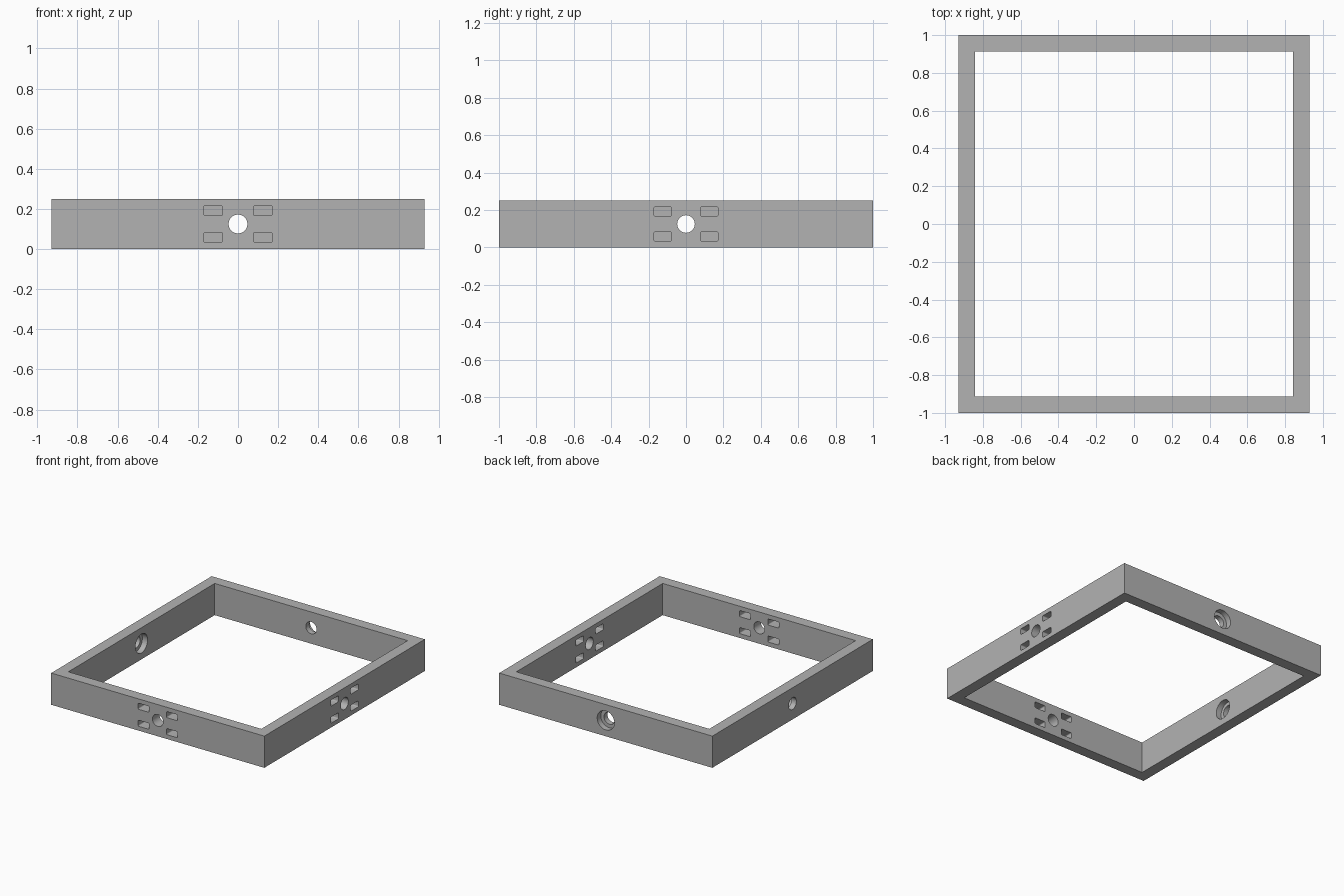
import bpy
import bmesh
import math
from mathutils import Matrix, Vector

cube = bpy.data.objects.get("Cube")
if cube:
    bpy.data.objects.remove(cube, do_unlink=True)

HALF_X, HALF_Y, HEIGHT, WALL = 0.93, 1.0, 0.25, 0.088
MID = HEIGHT / 2

gray = bpy.data.materials.new("plain gray")
gray.use_nodes = True
color = (0.45, 0.45, 0.45, 1)
gray.diffuse_color = color
gray.node_tree.nodes["Principled BSDF"].inputs["Base Color"].default_value = color


def extrude_profile(bm, points, depth, matrix):
    """Extrude a flat outline to a solid centred on its own z = 0."""
    verts = [bm.verts.new((x, y, -depth / 2)) for x, y in points]
    face = bm.faces.new(verts)
    grown = bmesh.ops.extrude_face_region(bm, geom=[face])["geom"]
    new_verts = [g for g in grown if isinstance(g, bmesh.types.BMVert)]
    bmesh.ops.translate(bm, verts=new_verts, vec=(0, 0, depth))
    bmesh.ops.transform(bm, matrix=matrix, verts=verts + new_verts)


def to_object(bm, name):
    bmesh.ops.recalc_face_normals(bm, faces=bm.faces)
    mesh = bpy.data.meshes.new(name)
    bm.to_mesh(mesh)
    bm.free()
    mesh.materials.append(gray)
    obj = bpy.data.objects.new(name, mesh)
    bpy.context.collection.objects.link(obj)
    return obj


def circle(radius, segments=48):
    return [(radius * math.cos(2 * math.pi * i / segments),
             radius * math.sin(2 * math.pi * i / segments)) for i in range(segments)]


def rounded_slot(cx, cy, width=0.095, height=0.048, r=0.008, steps=4):
    points = []
    for k, (sx, sy) in enumerate([(1, 1), (-1, 1), (-1, -1), (1, -1)]):
        for i in range(steps + 1):
            a = math.pi / 2 * (k + i / steps)
            points.append((cx + sx * (width / 2 - r) + r * math.cos(a),
                           cy + sy * (height / 2 - r) + r * math.sin(a)))
    return points


def wall_matrix(direction, distance):
    """Place a profile on a wall: local z points along direction, local y is up."""
    d = Vector(direction)
    up = Vector((0, 0, 1))
    turn = Matrix((up.cross(d), up, d)).transposed().to_4x4()
    return Matrix.Translation(d * distance + up * MID) @ turn


# Rectangular frame: outer block and the opening through it
def block(half_x, half_y, height, name):
    bm = bmesh.new()
    outline = [(-half_x, -half_y), (half_x, -half_y), (half_x, half_y), (-half_x, half_y)]
    extrude_profile(bm, outline, height, Matrix.Translation((0, 0, MID)))
    return to_object(bm, name)


frame = block(HALF_X, HALF_Y, HEIGHT, "frame")
cutters = [block(HALF_X - WALL, HALF_Y - WALL, HEIGHT * 2, "opening_cutter")]

# Round hole through the middle of every wall
bm = bmesh.new()
for direction, half in (((1, 0, 0), HALF_X), ((-1, 0, 0), HALF_X),
                        ((0, 1, 0), HALF_Y), ((0, -1, 0), HALF_Y)):
    extrude_profile(bm, circle(0.047), WALL * 2, wall_matrix(direction, half - WALL / 2))
cutters.append(to_object(bm, "hole_cutter"))

# Four slots around the hole in the front wall and the +x wall
bm = bmesh.new()
for direction, half in (((1, 0, 0), HALF_X), ((0, -1, 0), HALF_Y)):
    for sx in (-1, 1):
        for sy in (-1, 1):
            extrude_profile(bm, rounded_slot(sx * 0.124, sy * 0.067), WALL * 2,
                            wall_matrix(direction, half - WALL / 2))
cutters.append(to_object(bm, "slot_cutter"))

# Wider recess: outside of the back wall, inside of the -x wall
bm = bmesh.new()
RECESS = 0.045
extrude_profile(bm, circle(0.075), RECESS * 2, wall_matrix((0, 1, 0), HALF_Y))
extrude_profile(bm, circle(0.075), RECESS * 2, wall_matrix((-1, 0, 0), HALF_X - WALL))
cutters.append(to_object(bm, "recess_cutter"))

# Cut everything out of the frame, then drop the cutters
for cutter in cutters:
    cutter.hide_render = True
    mod = frame.modifiers.new(cutter.name, "BOOLEAN")
    mod.operation = "DIFFERENCE"
    mod.solver = "EXACT"
    mod.object = cutter

bpy.ops.object.select_all(action="DESELECT")
frame.select_set(True)
bpy.context.view_layer.objects.active = frame
for mod in list(frame.modifiers):
    bpy.ops.object.modifier_apply(modifier=mod.name)
for cutter in cutters:
    bpy.data.objects.remove(cutter, do_unlink=True)
bpy.ops.object.shade_smooth_by_angle(angle=math.radians(30))
